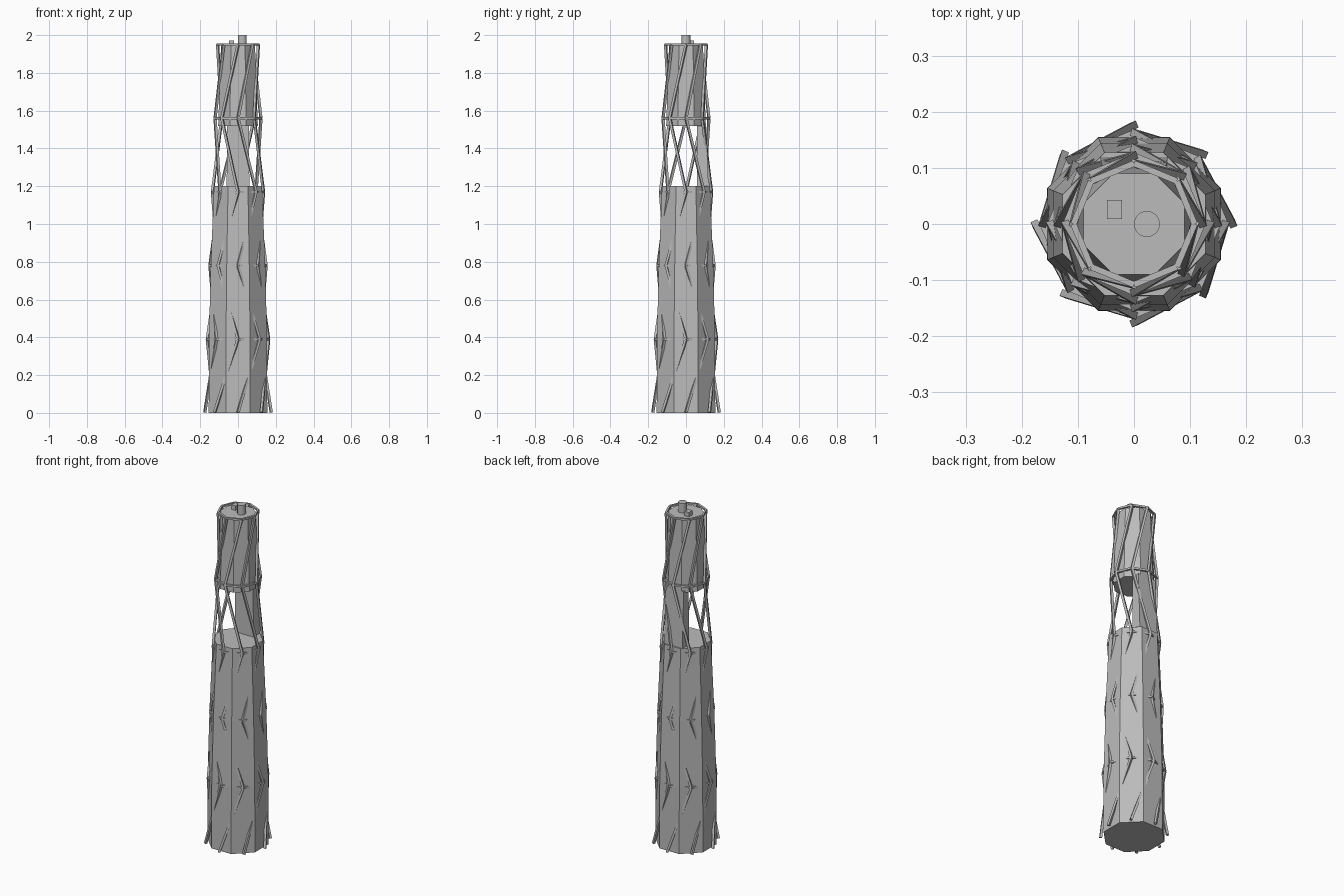
import bpy, bmesh, math
from mathutils import Vector, Matrix

if "Cube" in bpy.data.objects:
    bpy.data.objects.remove(bpy.data.objects["Cube"], do_unlink=True)

SIDES = 8
LEVEL = 0.39
STEP = math.tau / SIDES

grey = bpy.data.materials.new("concrete_grey")
grey.use_nodes = True
colour = (0.5, 0.5, 0.5, 1)
grey.diffuse_color = colour
grey.node_tree.nodes["Principled BSDF"].inputs["Base Color"].default_value = colour


def finish(name, bm):
    bmesh.ops.recalc_face_normals(bm, faces=bm.faces)
    mesh = bpy.data.meshes.new(name)
    bm.to_mesh(mesh)
    bm.free()
    mesh.materials.append(grey)
    obj = bpy.data.objects.new(name, mesh)
    bpy.context.collection.objects.link(obj)
    return obj


def loft(bm, rings):
    """Skin a stack of equal-length point rings and cap both ends."""
    loops = [[bm.verts.new(p) for p in ring] for ring in rings]
    n = len(loops[0])
    for low, high in zip(loops, loops[1:]):
        for i in range(n):
            j = (i + 1) % n
            bm.faces.new((low[i], low[j], high[j], high[i]))
    bm.faces.new(loops[0][::-1])
    bm.faces.new(loops[-1])


def octagon(apothem, z):
    r = apothem / math.cos(STEP / 2)
    return [(r * math.cos((i + 0.5) * STEP), r * math.sin((i + 0.5) * STEP), z)
            for i in range(SIDES)]


def tower_body(name, profile):
    bm = bmesh.new()
    loft(bm, [octagon(a, z) for a, z in profile])
    return finish(name, bm)


def bar(bm, a, b, width):
    """Square bar between two points, one side facing outward."""
    axis = (b - a).normalized()
    mid = (a + b) / 2
    out = Vector((mid.x, mid.y, 0))
    out = (out - axis * out.dot(axis)).normalized()
    side = axis.cross(out)
    rot = Matrix((side, out, axis)).transposed().to_4x4()
    size = Matrix.Diagonal((width, width, (b - a).length, 1))
    bmesh.ops.create_cube(bm, size=1, matrix=Matrix.Translation(mid) @ rot @ size)


def node(i, level):
    r = 0.176 - 0.0136 * level
    return Vector((r * math.cos(i * STEP), r * math.sin(i * STEP),
                   max(level * LEVEL, 0.003)))


# Octagonal shafts, below and above the open storey
tower_body("lower_shaft", [(0.155, 0), (0.154, 0.39), (0.144, 0.78), (0.127, 1.2)])
tower_body("upper_shaft", [(0.105, 1.52), (0.09, 1.945)])

# Off-centre core at the back of the open storey
bm = bmesh.new()
loft(bm, [[(-w, 0.058, z), (w, 0.058, z), (w, y, z), (-w, y, z)]
          for w, y, z in ((0.06, 0.12, 1.19), (0.058, 0.105, 1.53))])
finish("open_storey_core", bm)

# Zigzag braces: they lean one way, then back, on alternate levels
bm = bmesh.new()
for level in range(5):
    lower, upper = level % 2, (level + 1) % 2
    for i in range(SIDES):
        bar(bm, node(i + lower, level), node(i + upper, level + 1), 0.013)
finish("zigzag_braces", bm)

# Horizontal hoops tying the brace joints together
for level in range(1, 6):
    bm = bmesh.new()
    for i in range(SIDES):
        bar(bm, node(i, level), node(i + 1, level), 0.011)
    finish(f"hoop_{level}", bm)

# Roof equipment
bm = bmesh.new()
bmesh.ops.create_cube(bm, size=1, matrix=Matrix.Translation((-0.035, 0.026, 1.957))
                      @ Matrix.Diagonal((0.027, 0.034, 0.03, 1)))
finish("roof_box", bm)

bm = bmesh.new()
bmesh.ops.create_cone(bm, cap_ends=True, segments=24, radius1=0.023, radius2=0.023,
                      depth=0.06, matrix=Matrix.Translation((0.023, 0, 1.97)))
tank = finish("roof_tank", bm)
bpy.context.view_layer.objects.active = tank
tank.select_set(True)
bpy.ops.object.shade_smooth_by_angle()
